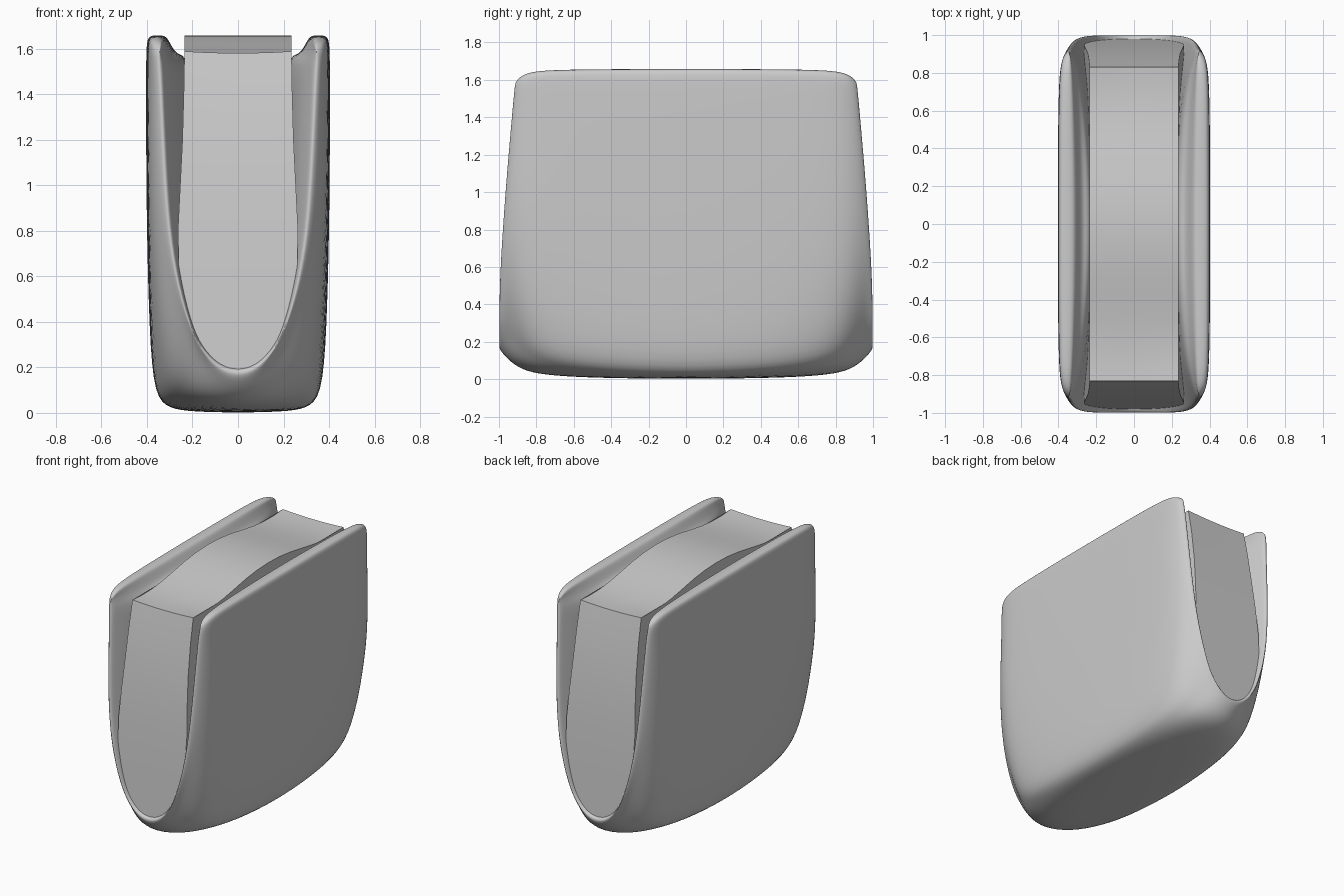
import bpy, bmesh

if "Cube" in bpy.data.objects:
    bpy.data.objects.remove(bpy.data.objects["Cube"])


def finish(name, bm, levels=0):
    bmesh.ops.remove_doubles(bm, verts=bm.verts, dist=0.0005)
    bmesh.ops.recalc_face_normals(bm, faces=bm.faces)
    me = bpy.data.meshes.new(name)
    bm.to_mesh(me)
    bm.free()
    ob = bpy.data.objects.new(name, me)
    bpy.context.collection.objects.link(ob)
    bpy.context.view_layer.objects.active = ob
    ob.select_set(True)
    bpy.ops.object.shade_smooth_by_angle(angle=0.6 if not levels else 3.1)
    ob.select_set(False)
    if levels:
        mod = ob.modifiers.new("smooth", 'SUBSURF')
        mod.levels = mod.render_levels = levels
    return ob


def mirrored(half):
    return [(-x, z) for x, z in half[:0:-1]] + half


# U-shaped shell: outer and inner sections at mid-length, both closing on the end rim
outer = mirrored([(0, 0), (.2, .004), (.3, .015), (.37, .065), (.39, .35), (.401, .8),
                  (.404, 1.2), (.404, 1.52), (.402, 1.64), (.385, 1.659), (.325, 1.659)])
inner = mirrored([(0, .3), (.07, .31), (.12, .36), (.16, .45), (.18, .65), (.19, .9),
                  (.2, 1.3), (.215, 1.55), (.25, 1.577), (.275, 1.58), (.308, 1.645)])
rim = mirrored([(0, .175), (.08, .195), (.15, .265), (.2, .345), (.262, .55), (.303, .8),
                (.322, 1.1), (.335, 1.4), (.34, 1.5), (.345, 1.55), (.35, 1.575)])
# station along y, outer fullness, inner fullness
half_st = [(0, 1, 1), (.3, .99, .95), (.6, .96, .78), (.8, .89, .54),
           (.9, .74, .32), (.97, .42, .13), (1.012, 0, 0)]
stations = [(-y, a, b) for y, a, b in half_st[:0:-1]] + half_st


def blend(p, q, f, y):
    x, z = (p[k] + (q[k] - p[k]) * f for k in (0, 1))
    taper = 1 - .078 * max(0, (p[1] - .45) / 1.05) ** 1.3
    return x, y * taper, z


# lower corners round off much sooner along the length, top corners later
power = [1.05, 1.9, 3.6, 3.8, 2.2, 1.2, 1, .9, .6, .55, .55]
power = power[:0:-1] + power

bm = bmesh.new()
rows = []
for y, fo, fi in stations:
    ring = [blend(r, o, fo ** e, y) for r, o, e in zip(rim, outer, power)]
    edge = [fi] * 8 + [fi ** .8, fi ** .7, fi ** .55]
    edge = edge[:0:-1] + edge
    ring += [blend(r, i, f, y) for r, i, f in zip(rim, inner, edge)][::-1]
    rows.append([bm.verts.new(c) for c in ring])
n = len(rows[0])
for a, b in zip(rows, rows[1:]):
    for k in range(n):
        bm.faces.new((a[k], a[(k + 1) % n], b[(k + 1) % n], b[k]))
finish("u_shell", bm, 2)

# Inner block: side profile (y, z, half width, sag across the middle)
half_pr = [(0, 1.657, .235, 0), (.12, 1.653, .235, 0), (.25, 1.638, .235, 0),
           (.38, 1.615, .235, 0), (.5, 1.595, .235, 0), (.62, 1.582, .235, .002),
           (.74, 1.58, .235, .005), (.83, 1.588, .235, .008), (.865, 1.42, .238, .004),
           (.9, 1.2, .244, 0), (.925, 1.0, .254, 0), (.943, .8, .264, 0),
           (.957, .6, .259, 0), (.966, .45, .236, 0), (.972, .33, .188, 0),
           (.977, .25, .135, 0), (.98, .19, .06, 0)]
profile = [(-y, z, w, s) for y, z, w, s in half_pr[:0:-1]] + half_pr
bm = bmesh.new()
us = [-1, -.6, -.2, .2, .6, 1]
rows = [[bm.verts.new((u * w, y, z - s * (1 - u * u))) for u in us]
        for y, z, w, s in profile]
m = len(rows)
for j in range(m):
    a, b = rows[j], rows[(j + 1) % m]
    for k in range(len(us) - 1):
        bm.faces.new((a[k], a[k + 1], b[k + 1], b[k]))
# side walls join matching points of both halves
for k in (0, len(us) - 1):
    for j in range(m // 2):
        vs = [rows[j][k], rows[j + 1][k], rows[m - 2 - j][k], rows[m - 1 - j][k]]
        bm.faces.new(list(dict.fromkeys(vs)))
finish("inner_block", bm)
